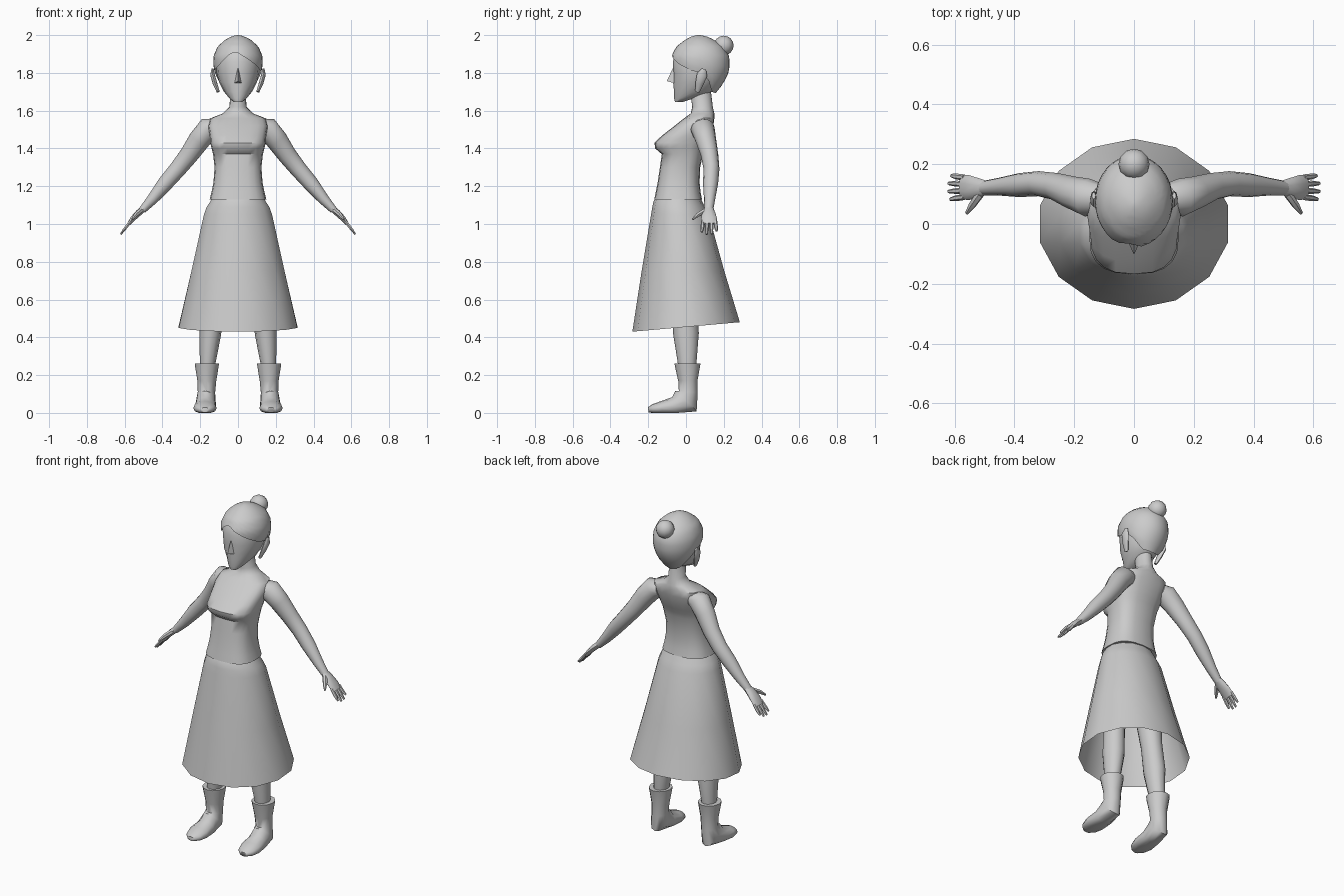
import bpy, bmesh, math
from mathutils import Vector

grey = bpy.data.materials.new("plain_grey")
grey.diffuse_color = (0.6, 0.6, 0.6, 1)


def finish(bm, name, mirror=False, angle=50):
    bmesh.ops.recalc_face_normals(bm, faces=bm.faces)
    me = bpy.data.meshes.new(name)
    bm.to_mesh(me)
    bm.free()
    me.materials.append(grey)
    ob = bpy.data.objects.new(name, me)
    bpy.context.collection.objects.link(ob)
    bpy.ops.object.select_all(action='DESELECT')
    ob.select_set(True)
    bpy.context.view_layer.objects.active = ob
    bpy.ops.object.shade_smooth_by_angle(angle=math.radians(angle))
    if mirror:
        m = ob.modifiers.new("mirror", 'MIRROR')
        m.use_mirror_merge = False
    return ob


def skin(bm, rows, caps=(True, True)):
    """Bridge closed rows of points into a tube."""
    rings = [[bm.verts.new(p) for p in row] for row in rows]
    n = len(rings[0])
    for a, b in zip(rings, rings[1:]):
        for i in range(n):
            j = (i + 1) % n
            bm.faces.new((a[i], a[j], b[j], b[i]))
    if caps[0]:
        bm.faces.new(rings[0])
    if caps[1]:
        bm.faces.new(rings[-1])


def oval(z, rx, yf, yb, n, power=1.0):
    """Horizontal ring given half width, front y and back y."""
    pts = []
    for i in range(n):
        a = 2 * math.pi * i / n - math.pi / 2
        c, s = math.cos(a), math.sin(a)
        c = math.copysign(abs(c) ** power, c)
        s = math.copysign(abs(s) ** power, s)
        pts.append(Vector((rx * c, (yf + yb) / 2 + (yb - yf) / 2 * s, z)))
    return pts


def tube(bm, path, ref, n=10, floor=False):
    """Tube along (x, y, z, radius along ref, other radius)."""
    pts = [Vector(p[:3]) for p in path]
    rows = []
    for k, p in enumerate(path):
        t = (pts[min(k + 1, len(pts) - 1)] - pts[max(k - 1, 0)]).normalized()
        u = Vector(ref)
        u = (u - t * u.dot(t)).normalized()
        v = t.cross(u)
        row = []
        for i in range(n):
            a = 2 * math.pi * i / n
            q = pts[k] + u * p[3] * math.cos(a) + v * p[4] * math.sin(a)
            if floor:
                q.z = max(q.z, 0)
            row.append(q)
        rows.append(row)
    skin(bm, rows)


def interp(table, x):
    """Linear lookup in a sorted table of rows; the first column is the key."""
    for a, b in zip(table, table[1:]):
        if x <= b[0]:
            f = max(0, (x - a[0]) / (b[0] - a[0]))
            return [p + (q - p) * f for p, q in zip(a, b)][1:]
    return list(table[-1][1:])


# torso, bust, shoulders and neck
bm = bmesh.new()
torso = [(1.13, .15, -.168, .085), (1.17, .14, -.16, .077), (1.22, .13, -.15, .072),
         (1.30, .124, -.138, .075), (1.37, .132, -.128, .09), (1.40, .14, -.163, .1),
         (1.43, .147, -.167, .115), (1.47, .15, -.125, .13), (1.52, .158, -.06, .145),
         (1.56, .145, -.01, .15)]
rows = [oval(*r, 20, .75) for r in torso]
rows += [oval(*r, 20) for r in [(1.585, .08, .025, .15), (1.62, .045, .033, .142), (1.72, .04, .02, .13)]]
skin(bm, rows)
finish(bm, "torso")

# skirt with a hem that rises toward the back
bm = bmesh.new()
rows = [oval(*r, 14) for r in [(1.14, .14, -.16, .075), (1.12, .15, -.172, .085),
                              (1.09, .17, -.178, .10), (1.05, .185, -.185, .12),
                              (.75, .253, -.235, .203), (.455, .322, -.284, .285)]]
for p in rows[-1]:
    p.z += .088 * p.y
skin(bm, rows, (True, False))
finish(bm, "skirt")

# head, with a small pointed nose
bm = bmesh.new()
skin(bm, [oval(*r, 16) for r in [(1.645, .022, -.058, -.02), (1.665, .045, -.063, .04),
     (1.70, .074, -.063, .14), (1.75, .1, -.068, .17), (1.80, .113, -.066, .2),
     (1.86, .117, -.07, .2), (1.92, .1, -.045, .17), (1.97, .04, .02, .11)]])
nose = [bm.verts.new(p) for p in [(0, -.062, 1.84), (-.02, -.06, 1.745), (.02, -.06, 1.745), (0, -.102, 1.757)]]
for f in ((0, 1, 3), (0, 3, 2), (1, 2, 3)):
    bm.faces.new([nose[i] for i in f])
finish(bm, "head")

# swept hair, cut off along a side-parted hairline
shape = [(1.69, .05, .07, .155), (1.74, .095, .02, .195), (1.79, .12, -.05, .222),
         (1.84, .131, -.076, .232), (1.89, .129, -.078, .228), (1.94, .108, -.05, .2),
         (1.975, .068, -.005, .15), (1.993, .035, .03, .11), (2.0, .006, .06, .075)]
hairline = [(-180, 1.69), (-115, 1.70), (-92, 1.80), (-50, 1.84), (-15, 1.91),
            (0, 1.905), (40, 1.85), (70, 1.81), (92, 1.80), (115, 1.70), (180, 1.69)]
bm = bmesh.new()
rows = []
for k in range(13):
    row = []
    for i in range(32):
        deg = i * 360 / 32 - 180
        low = interp(hairline, deg)[0]
        z = 2 - (2 - low) * (k / 12) ** 1.5
        rx, yf, yb = interp(shape, z)
        a = math.radians(deg)
        row.append(Vector((rx * math.sin(a), (yf + yb) / 2 - (yb - yf) / 2 * math.cos(a), z)))
    rows.append(row)
skin(bm, rows, (True, False))
finish(bm, "hair")

# hair bun
bm = bmesh.new()
bmesh.ops.create_uvsphere(bm, u_segments=12, v_segments=8, radius=.052)
bmesh.ops.translate(bm, verts=bm.verts, vec=(0, .2, 1.945))
finish(bm, "hair_bun")

# ears
bm = bmesh.new()
tube(bm, [(.105, .06, 1.70, .012, .008), (.122, .072, 1.745, .022, .012),
          (.135, .085, 1.79, .028, .012), (.135, .095, 1.82, .012, .006)], (0, 1, 0), 8)
finish(bm, "ear", True)

# arms
bm = bmesh.new()
tube(bm, [(.11, .085, 1.515, .05, .045), (.155, .088, 1.505, .064, .062), (.205, .105, 1.445, .055, .058),
          (.26, .125, 1.365, .046, .05), (.32, .135, 1.29, .042, .045), (.385, .13, 1.215, .04, .041),
          (.45, .125, 1.135, .03, .03), (.505, .12, 1.075, .024, .02)], (0, 1, 0), 12)
finish(bm, "arm", True)

# hands with four fingers and a thumb
bm = bmesh.new()
tube(bm, [(.49, .122, 1.09, .022, .018), (.525, .12, 1.06, .035, .018),
          (.555, .122, 1.03, .042, .015), (.578, .124, 1.0, .04, .01)], (0, 1, 0), 10)
for y0, y1, drop in ((.09, .083, .012), (.112, .109, 0), (.134, .136, .002), (.156, .162, .018)):
    tube(bm, [(.568, y0, 1.015, .01, .009), (.595, (y0 + y1) / 2, .98, .01, .009),
              (.621 - drop / 2, y1, .945 + drop, .006, .005)], (0, 1, 0), 6)
tube(bm, [(.515, .1, 1.07, .014, .014), (.54, .065, 1.05, .013, .012),
          (.56, .036, 1.025, .006, .006)], (1, 0, 0), 6)
finish(bm, "hand", True)

# legs
bm = bmesh.new()
tube(bm, [(.163, .008, .2, .04, .045), (.16, .006, .27, .042, .05), (.147, 0, .42, .058, .068),
          (.135, -.01, .58, .058, .065), (.115, -.02, .8, .075, .08), (.08, -.03, 1.06, .075, .08)],
     (1, 0, 0), 12)
finish(bm, "leg", True)

# boots
bm = bmesh.new()
tube(bm, [(.165, .008, .262, .064, .069), (.165, .008, .25, .063, .067), (.165, .01, .17, .05, .051),
          (.167, .012, .11, .046, .05), (.17, 0, .062, .052, .078), (.172, -.06, .035, .056, .05),
          (.175, -.13, .026, .062, .036), (.175, -.175, .02, .05, .026), (.175, -.2, .015, .025, .014)],
     (1, 0, 0), 12, True)
finish(bm, "boot", True)
